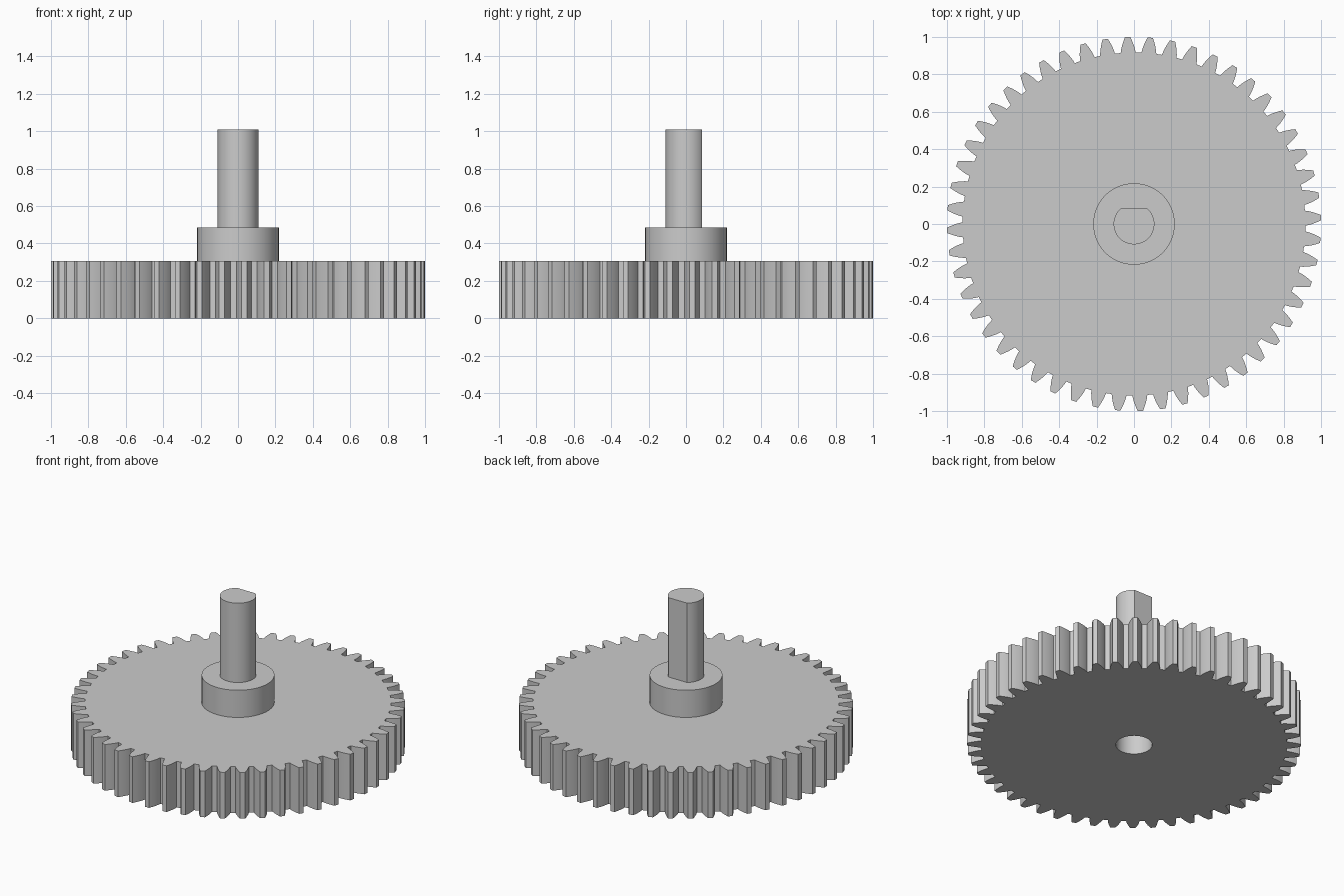
import bpy
import bmesh
from math import acos, cos, sin, tan, pi, radians, sqrt

cube = bpy.data.objects.get("Cube")
if cube:
    bpy.data.objects.remove(cube, do_unlink=True)

grey = bpy.data.materials.new("plain grey")
grey.use_nodes = True
colour = (0.6, 0.6, 0.6, 1)
grey.diffuse_color = colour
grey.node_tree.nodes["Principled BSDF"].inputs["Base Color"].default_value = colour


def extrude_outline(name, points, z0, z1, smooth_angle=None):
    """Closed prism from a flat outline."""
    bm = bmesh.new()
    face = bm.faces.new([bm.verts.new((x, y, z0)) for x, y in points])
    new = bmesh.ops.extrude_face_region(bm, geom=[face], use_keep_orig=True)["geom"]
    bmesh.ops.translate(bm, vec=(0, 0, z1 - z0),
                        verts=[v for v in new if isinstance(v, bmesh.types.BMVert)])
    bmesh.ops.recalc_face_normals(bm, faces=bm.faces)
    mesh = bpy.data.meshes.new(name)
    bm.to_mesh(mesh)
    bm.free()
    mesh.materials.append(grey)
    obj = bpy.data.objects.new(name, mesh)
    bpy.context.collection.objects.link(obj)
    if smooth_angle:
        select(obj)
        bpy.ops.object.shade_smooth_by_angle(angle=radians(smooth_angle))
    return obj


def select(obj):
    bpy.ops.object.select_all(action="DESELECT")
    obj.select_set(True)
    bpy.context.view_layer.objects.active = obj


def arc(radius, start=0, end=2 * pi, steps=64, closed=False):
    n = steps + 1 if closed else steps
    return [(radius * cos(start + (end - start) * i / steps),
             radius * sin(start + (end - start) * i / steps)) for i in range(n)]


# Involute tooth outline
TEETH = 52
MODULE = 2 / (TEETH + 2)
ROOT, TIP = MODULE * (TEETH / 2 - 1.25), 1.0
PRESSURE = radians(20)
BASE = MODULE * TEETH / 2 * cos(PRESSURE)


def half_angle(radius):
    a = acos(BASE / radius)
    return pi / (2 * TEETH) + (tan(PRESSURE) - PRESSURE) - (tan(a) - a)


flank = [ROOT + (TIP - ROOT) * i / 5 for i in range(6)]
outline = []
for t in range(TEETH):
    centre = radians(1.95) + 2 * pi * t / TEETH
    profile = [(r, centre - half_angle(r)) for r in flank]
    profile += [(r, centre + half_angle(r)) for r in reversed(flank)]
    outline += [(r * cos(a), r * sin(a)) for r, a in profile]

GEAR_TOP, HUB_TOP, SHAFT_TOP = 0.305, 0.485, 1.01
SHAFT_R, FLAT_Y = 0.109, 0.085

# Gear wheel with a round bore in its underside
gear = extrude_outline("gear_wheel", outline, 0, GEAR_TOP)
cutter = extrude_outline("bore_cutter", arc(SHAFT_R), -0.1, GEAR_TOP - 0.005, 30)
cutter.hide_render = True
bore = gear.modifiers.new("bore", "BOOLEAN")
bore.operation = "DIFFERENCE"
bore.solver = "EXACT"
bore.object = cutter
select(gear)
bpy.ops.object.modifier_apply(modifier=bore.name)
bpy.data.objects.remove(cutter, do_unlink=True)
select(gear)
bpy.ops.object.shade_smooth_by_angle(angle=radians(12))

# Hub collar
extrude_outline("hub", arc(0.218), GEAR_TOP, HUB_TOP, 30)

# Shaft with one flat on the back
corner = acos(sqrt(1 - (FLAT_Y / SHAFT_R) ** 2))
shaft = arc(SHAFT_R, pi - corner, 2 * pi + corner, 56, closed=True)
extrude_outline("d_shaft", shaft, HUB_TOP, SHAFT_TOP, 25)
